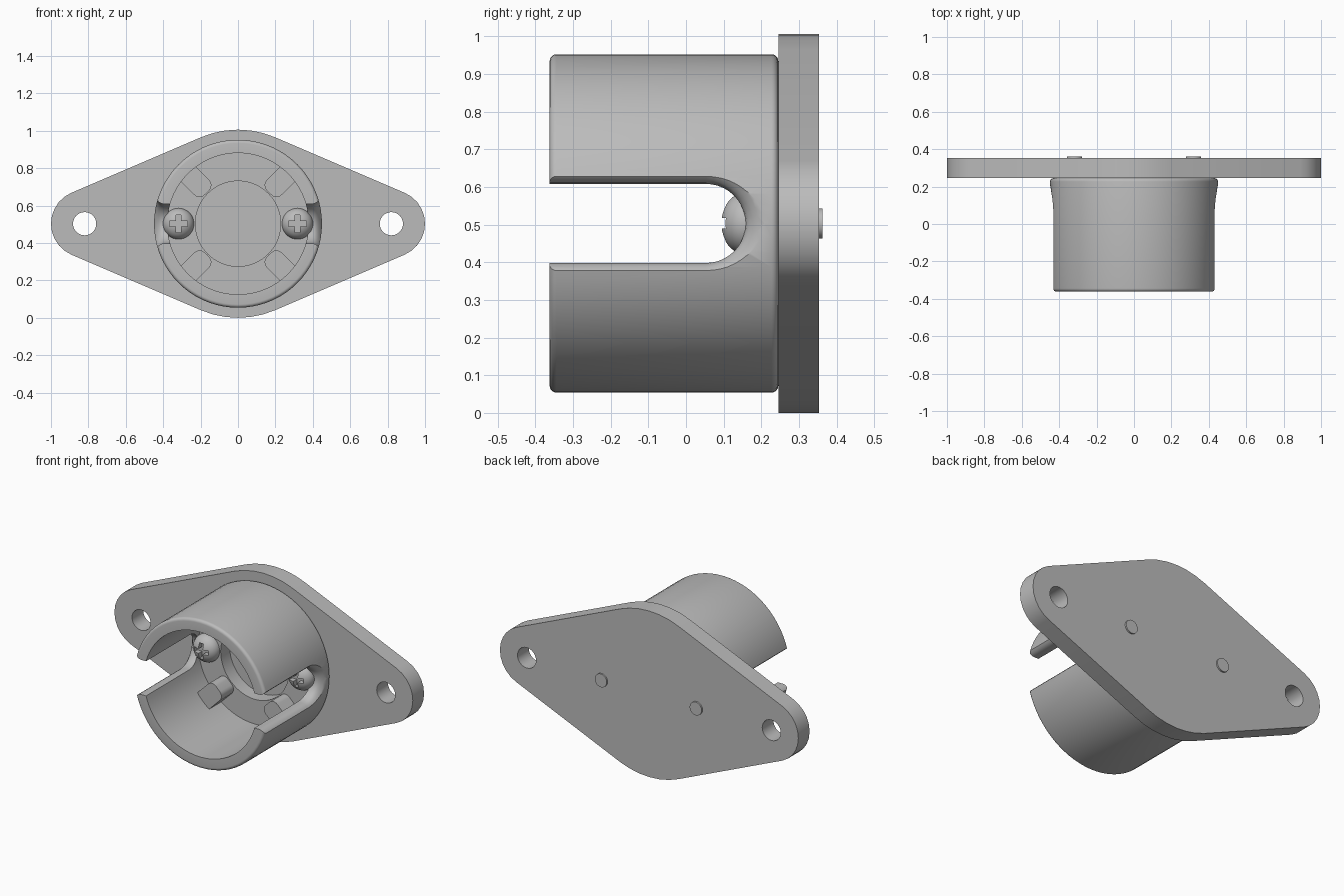
import bpy, bmesh
from math import sin, cos, pi, asin, radians
from mathutils import Vector

if "Cube" in bpy.data.objects:
    bpy.data.objects.remove(bpy.data.objects["Cube"])

ZC = 0.503                      # height of the main axis
BACK, FRONT = 0.245, -0.362     # cup ends along y
FLOOR = 0.16                    # inner floor of the cup

grey = bpy.data.materials.new("plain_grey")
grey.use_nodes = True
grey.diffuse_color = (0.5, 0.5, 0.5, 1)
grey.node_tree.nodes["Principled BSDF"].inputs["Base Color"].default_value = (0.5, 0.5, 0.5, 1)


def finish(name, bm):
    bmesh.ops.remove_doubles(bm, verts=bm.verts, dist=1e-5)
    bmesh.ops.recalc_face_normals(bm, faces=bm.faces)
    mesh = bpy.data.meshes.new(name)
    bm.to_mesh(mesh)
    bm.free()
    mesh.materials.append(grey)
    obj = bpy.data.objects.new(name, mesh)
    bpy.context.collection.objects.link(obj)
    return obj


def loft(name, rings):
    """Skin matching rings of points and cap both ends."""
    bm = bmesh.new()
    rows = [[bm.verts.new(p) for p in ring] for ring in rings]
    n = len(rows[0])
    for a, b in zip(rows, rows[1:]):
        for i in range(n):
            j = (i + 1) % n
            bm.faces.new((a[i], a[j], b[j], b[i]))
    bm.faces.new(rows[0])
    bm.faces.new(rows[-1])
    return finish(name, bm)


def prism(name, outline, y0, y1):
    """Extrude an x, z outline (relative to the main axis) along y."""
    return loft(name, [[(x, y, ZC + z) for x, z in outline] for y in (y0, y1)])


def lathe(name, profile, x=0, closed=False, steps=64):
    """Spin an (r, y) profile about an axis along y."""
    bm = bmesh.new()
    vs = [bm.verts.new((x + r, y, ZC)) for r, y in profile]
    pairs = list(zip(vs, vs[1:])) + ([(vs[-1], vs[0])] if closed else [])
    edges = [bm.edges.new(p) for p in pairs]
    bmesh.ops.spin(bm, geom=vs + edges, cent=(x, 0, ZC), axis=(0, 1, 0),
                   angle=2 * pi, steps=steps, use_merge=False)
    return finish(name, bm)


def arc(cx, cz, r, start, end, steps):
    angles = [radians(start + (end - start) * i / steps) for i in range(steps + 1)]
    return [(cx + r * cos(a), cz + r * sin(a)) for a in angles]


def cut(obj, cutter):
    cutter.hide_render = True
    mod = obj.modifiers.new("cut", "BOOLEAN")
    mod.operation, mod.solver, mod.object = "DIFFERENCE", "EXACT", cutter
    bpy.context.view_layer.objects.active = obj
    bpy.ops.object.modifier_apply(modifier=mod.name)
    bpy.data.objects.remove(cutter)


def smooth(obj):
    bpy.ops.object.select_all(action="DESELECT")
    obj.select_set(True)
    bpy.context.view_layer.objects.active = obj
    bpy.ops.object.shade_smooth_by_angle(angle=radians(32))


parts = []

# Flange plate: large middle arc joined by tangents to two small end arcs
EAR_X, EAR_R, MID_R = 0.82, 0.18, 0.503
t = 90 - asin((MID_R - EAR_R) / EAR_X) * 180 / pi
outline = (arc(EAR_X, 0, EAR_R, -t, t, 10) + arc(0, 0, MID_R, t, 180 - t, 6)
           + arc(-EAR_X, 0, EAR_R, 180 - t, 180 + t, 10)
           + arc(0, 0, MID_R, 180 + t, 360 - t, 6))
plate = prism("mounting_plate", outline, BACK, 0.353)
for side in (-1, 1):
    cut(plate, prism("hole_cutter", arc(side * EAR_X, 0, 0.062, 0, 348.75, 31), 0.1, 0.5))
parts.append(plate)

# Cup: ring wall with rounded outer rims and a floor with a round recess
R, F = 0.449, 0.018
profile = ([(0.228, BACK), (0.228, FLOOR), (0.378, FLOOR), (0.378, FRONT)]
           + arc(R - F, FRONT + F, F, -90, 0, 5) + arc(R - F, BACK - F, F, 0, 90, 5))
cup = lathe("socket_cup", profile, closed=True, steps=72)

# Side slots: one round-ended cutter through both walls, flared at the outside
flare = [(0.395, 0), (0.41, 0.003), (0.422, 0.01), (0.431, 0.02),
         (0.44, 0.032), (0.449, 0.05), (0.6, 0.05)]
sections = [(-x, o) for x, o in reversed(flare)] + flare
rings = []
for x, o in sections:
    r = 0.105 + o
    path = [(-0.8, -r)] + arc(0.053, 0, r, -90, 90, 20) + [(-0.8, r)]
    rings.append([(x, y, ZC + z) for y, z in path])
cut(cup, loft("slot_cutter", rings))
parts.append(cup)

# Four diagonal locking tabs, rounded at their inner ends
W, C = 0.056, 0.038
shape = ([(0.4, W)] + arc(0.235 + C, W - C, C, 90, 180, 6)
         + arc(0.235 + C, C - W, C, 180, 270, 6) + [(0.4, -W)])
for k, place in enumerate(("upper_left", "upper_right", "lower_right", "lower_left")):
    a = radians(45 + 90 * k)
    turned = [(u * cos(a) - v * sin(a), u * sin(a) + v * cos(a)) for u, v in shape]
    parts.append(prism("locking_tab_" + place, turned, 0.045, FLOOR + 0.01))

# Screws: domed heads with cross recesses, shanks showing behind the plate
HEAD, SHANK, L, S = 0.083, 0.04, 0.047, 0.014
cross = [(L, -S), (L, S), (S, S), (S, L), (-S, L), (-S, S),
         (-L, S), (-L, -S), (-S, -S), (-S, -L), (S, -L), (S, -S)]
for side, name in ((-1, "right_screw"), (1, "left_screw")):
    x = side * 0.318
    dome = [(HEAD * sin(pi * i / 20), FLOOR - 0.067 * cos(pi * i / 20)) for i in range(11)]
    screw = lathe(name, dome + [(SHANK, FLOOR), (SHANK, 0.362), (0, 0.362)], x, steps=40)
    cut(screw, prism("cross_cutter", [(x + u, v) for u, v in cross], 0.0, 0.13))
    parts.append(screw)

for part in parts:
    smooth(part)
